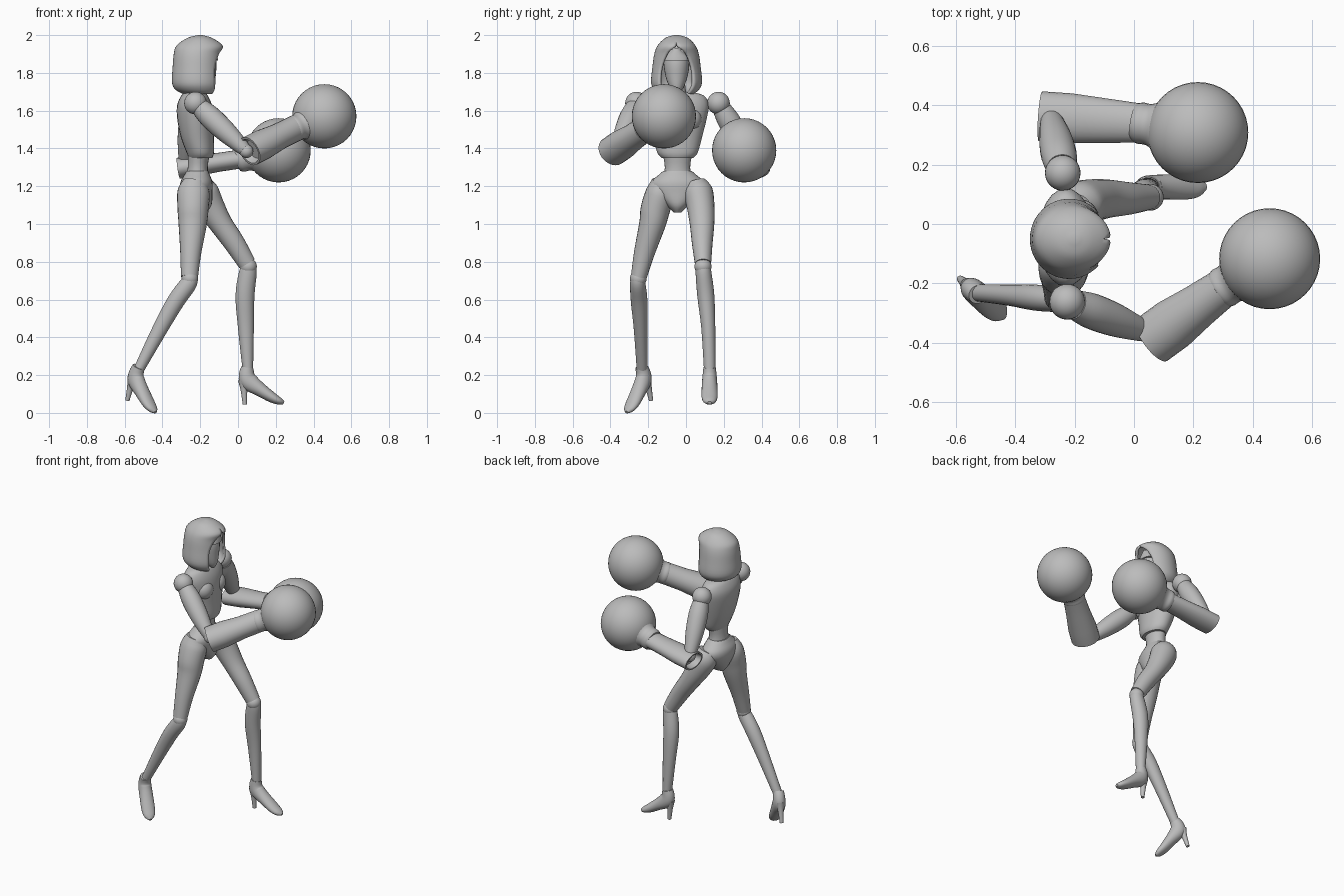
import bpy
import bmesh
import math
from mathutils import Vector, Matrix

default_cube = bpy.data.objects.get("Cube")
if default_cube:
    bpy.data.objects.remove(default_cube, do_unlink=True)

# One neutral clay colour for the whole figure
clay = bpy.data.materials.new("clay grey")
clay.use_nodes = True
clay.diffuse_color = (0.5, 0.5, 0.5, 1)
clay.node_tree.nodes["Principled BSDF"].inputs["Base Color"].default_value = clay.diffuse_color

X, Y, Z = Vector((1, 0, 0)), Vector((0, 1, 0)), Vector((0, 0, 1))
SIDES = 24


def finish(name, bm, angle=40):
    bmesh.ops.recalc_face_normals(bm, faces=bm.faces)
    mesh = bpy.data.meshes.new(name)
    bm.to_mesh(mesh)
    bm.free()
    mesh.materials.append(clay)
    obj = bpy.data.objects.new(name, mesh)
    bpy.context.collection.objects.link(obj)
    bpy.ops.object.select_all(action="DESELECT")
    obj.select_set(True)
    bpy.context.view_layer.objects.active = obj
    bpy.ops.object.shade_smooth_by_angle(angle=math.radians(angle))
    return obj


def smooth_path(rows, steps=4):
    """Catmull-Rom through equal-length rows of numbers."""
    rows = [Vector(r) for r in rows]
    out = []
    for i in range(len(rows) - 1):
        a, b, c, d = rows[max(i - 1, 0)], rows[i], rows[i + 1], rows[min(i + 2, len(rows) - 1)]
        for k in range(steps):
            t = k / steps
            out.append(b + (c - a) * (t / 2) + (a * 2 - b * 5 + c * 4 - d) * (t * t / 2)
                       + (b * 3 - a - c * 3 + d) * (t ** 3 / 2))
    return out + [rows[-1]]


def loft(name, rows, ref=X, axis=None, smooth=True):
    """Skin elliptical rings; each row is x, y, z, radius across ref, radius along ref."""
    rows = smooth_path(rows) if smooth else [Vector(r) for r in rows]
    pts = [Vector(r[:3]) for r in rows]
    bm = bmesh.new()
    rings = []
    for i, row in enumerate(rows):
        t = axis or (pts[min(i + 1, len(pts) - 1)] - pts[max(i - 1, 0)]).normalized()
        across = ref.cross(t).normalized()
        along = t.cross(across)
        ring = []
        for k in range(SIDES):
            a = math.tau * k / SIDES
            ring.append(bm.verts.new(pts[i] + across * row[3] * math.cos(a) + along * row[4] * math.sin(a)))
        rings.append(ring)
    for r0, r1 in zip(rings, rings[1:]):
        for k in range(SIDES):
            n = (k + 1) % SIDES
            bm.faces.new((r0[k], r0[n], r1[n], r1[k]))
    bm.faces.new(rings[0])
    bm.faces.new(rings[-1])
    return finish(name, bm)


def ball(name, centre, radii, segments=28):
    bm = bmesh.new()
    size = Matrix.Diagonal((*radii, 1)) if isinstance(radii, tuple) else Matrix.Scale(radii, 4)
    bmesh.ops.create_uvsphere(bm, u_segments=segments, v_segments=segments // 2, radius=1,
                              matrix=Matrix.Translation(centre) @ size)
    return finish(name, bm)


# Torso: rows are z, centre x, half width, half depth around the body's middle line
MID = -0.045


def body(name, rows):
    return loft(name, [(x, MID, z, w, d) for z, x, w, d in rows], axis=Z)


body("pelvis", [(1.06, -0.21, 0.02, 0.04), (1.1, -0.21, 0.06, 0.07), (1.17, -0.22, 0.13, 0.085),
                (1.22, -0.22, 0.14, 0.085), (1.26, -0.217, 0.1, 0.068), (1.28, -0.215, 0.076, 0.058)])
body("waist", [(1.22, -0.215, 0.085, 0.062), (1.3, -0.213, 0.067, 0.053), (1.4, -0.205, 0.085, 0.06)])
body("chest", [(1.35, -0.198, 0.085, 0.062), (1.38, -0.2, 0.108, 0.073), (1.46, -0.215, 0.13, 0.088),
               (1.56, -0.225, 0.155, 0.097), (1.63, -0.23, 0.165, 0.092), (1.68, -0.23, 0.14, 0.07),
               (1.7, -0.228, 0.07, 0.05)])
body("neck", [(1.66, -0.23, 0.06, 0.055), (1.72, -0.22, 0.042, 0.042), (1.78, -0.215, 0.042, 0.042)])
for label, side in (("left", 1), ("right", -1)):
    ball(label + "_bust", (-0.18, MID + side * 0.066, 1.555), (0.06, 0.062, 0.065))

# Head with a pointed chin and a brow peak, inside the hood
HEAD_Y = -0.05
loft("face", [(-0.155, HEAD_Y, 1.69, 0.012, 0.015), (-0.165, HEAD_Y, 1.72, 0.035, 0.04),
              (-0.185, HEAD_Y, 1.78, 0.058, 0.067), (-0.195, HEAD_Y, 1.86, 0.068, 0.08),
              (-0.2, HEAD_Y, 1.93, 0.05, 0.06), (-0.2, HEAD_Y, 1.96, 0.02, 0.02)], axis=Z)
loft("brow_peak", [(-0.15, HEAD_Y, 1.865, 0.066, 0.045), (-0.15, HEAD_Y, 1.89, 0.06, 0.04),
                   (-0.15, HEAD_Y, 1.93, 0.012, 0.03)], axis=Z, smooth=False)

# Hood: open shell; rows are z, centre x, depth radius, width radius, opening half angle
hood_rows = smooth_path([(2.0, -0.2, 0.012, 0.012, 0), (1.985, -0.203, 0.065, 0.06, 0),
                         (1.945, -0.203, 0.122, 0.1, 3), (1.9, -0.214, 0.126, 0.118, 26),
                         (1.83, -0.218, 0.128, 0.128, 40), (1.75, -0.218, 0.132, 0.135, 42),
                         (1.71, -0.212, 0.118, 0.118, 42), (1.688, -0.2, 0.09, 0.09, 45)])
bm = bmesh.new()
grid = []
for z, cx, depth, width, gap in hood_rows:
    g = math.radians(max(gap, 0))
    angles = [g + (math.tau - 2 * g) * k / 36 for k in range(37)]
    grid.append([bm.verts.new((cx + depth * math.cos(a), HEAD_Y + width * math.sin(a), z)) for a in angles])
for r0, r1 in zip(grid, grid[1:]):
    for k in range(36):
        bm.faces.new((r0[k], r0[k + 1], r1[k + 1], r1[k]))
bm.faces.new(grid[0][:-1])
bmesh.ops.remove_doubles(bm, verts=bm.verts, dist=0.0005)
hood = finish("hood", bm)
shell = hood.modifiers.new("thickness", "SOLIDIFY")
shell.thickness = 0.014
shell.offset = -1


# Arms: ball shoulder, upper arm, hollow cuffed forearm, wrist flare and round glove
def arm(side, shoulder, elbow, cuff, wrist, glove, cuff_size, mid_size):
    shoulder, elbow, cuff, wrist, glove = map(Vector, (shoulder, elbow, cuff, wrist, glove))
    ball(side + "_shoulder", shoulder, 0.06)
    ball(side + "_elbow", elbow, 0.036)
    rows = []
    for f, r in ((0.1, 0.05), (0.3, 0.06), (0.6, 0.056), (0.9, 0.04), (1, 0.03)):
        rows.append((*shoulder.lerp(elbow, f), r, r))
    loft(side + "_upper_arm", rows, ref=Z)
    w, h = cuff_size
    mw, mh = mid_size
    rows = [(*cuff.lerp(wrist, f), a, b) for f, a, b in (
        (0.12, w * 0.7, h * 0.7), (0, w * 0.85, h * 0.85), (0, w, h), (0.3, w, h),
        (0.65, mw, mh), (1, 0.066, mh))]
    loft(side + "_forearm", rows, ref=Z, axis=(wrist - cuff).normalized(), smooth=False)
    rows = [(*wrist.lerp(glove, f), r, r) for f, r in ((-0.1, 0.062), (0, 0.07), (0.15, 0.07),
                                                       (0.3, 0.085), (0.5, 0.12))]
    loft(side + "_wrist", rows, ref=Z)
    ball(side + "_glove", glove, 0.17, 40)


arm("left", (-0.24, 0.172, 1.64), (-0.28, 0.36, 1.32), (-0.315, 0.363, 1.295),
    (0.02, 0.34, 1.345), (0.215, 0.308, 1.39), (0.084, 0.056), (0.075, 0.05))
arm("right", (-0.225, -0.262, 1.64), (0.045, -0.365, 1.385), (0.06, -0.39, 1.385),
    (0.3, -0.215, 1.505), (0.457, -0.117, 1.57), (0.088, 0.08), (0.075, 0.07))

# Legs: x, y, z, half width, half depth
loft("left_thigh", [(-0.2, 0.05, 1.22, 0.055, 0.06), (-0.185, 0.064, 1.17, 0.078, 0.082),
                    (-0.145, 0.078, 1.09, 0.073, 0.075), (-0.09, 0.085, 1.0, 0.065, 0.062),
                    (-0.02, 0.086, 0.9, 0.055, 0.056), (0.048, 0.09, 0.79, 0.043, 0.047)])
loft("left_shin", [(0.06, 0.09, 0.79, 0.038, 0.036), (0.052, 0.093, 0.74, 0.042, 0.047),
                   (0.037, 0.105, 0.62, 0.045, 0.05), (0.042, 0.118, 0.45, 0.037, 0.042),
                   (0.052, 0.125, 0.23, 0.03, 0.028)])
loft("right_thigh", [(-0.225, -0.125, 1.23, 0.055, 0.06), (-0.235, -0.135, 1.17, 0.076, 0.085),
                     (-0.238, -0.162, 1.08, 0.078, 0.082), (-0.24, -0.178, 1.0, 0.07, 0.075),
                     (-0.25, -0.22, 0.85, 0.055, 0.056), (-0.257, -0.25, 0.72, 0.042, 0.045)])
loft("right_shin", [(-0.243, -0.255, 0.72, 0.036, 0.034), (-0.265, -0.255, 0.68, 0.041, 0.045),
                    (-0.33, -0.248, 0.59, 0.044, 0.046), (-0.415, -0.24, 0.44, 0.036, 0.04),
                    (-0.525, -0.232, 0.23, 0.029, 0.028)])
ball("left_knee", (0.055, 0.09, 0.775), 0.045)
ball("right_knee", (-0.255, -0.253, 0.71), 0.044)


# High-heeled shoes: side profile turned about the ankle
def shoe(side, ankle, turn, pitch):
    spin = Matrix.Rotation(math.radians(turn), 3, "Z") @ Matrix.Rotation(math.radians(pitch), 3, "Y")

    def place(rows):
        return [(*(Vector(ankle) + spin @ Vector((f, 0, z))), w, d) for f, z, w, d in rows]

    toward = spin @ Vector((1, 0, 0.8))
    loft(side + "_shoe", place([(0, 0.01, 0.033, 0.033), (-0.004, -0.03, 0.037, 0.042),
                                (0.01, -0.065, 0.04, 0.048), (0.065, -0.105, 0.042, 0.037),
                                (0.13, -0.148, 0.042, 0.028), (0.17, -0.168, 0.032, 0.019),
                                (0.193, -0.176, 0.01, 0.008)]), ref=toward)
    loft(side + "_heel", place([(-0.018, -0.06, 0.028, 0.032), (-0.018, -0.11, 0.018, 0.018),
                                (-0.014, -0.186, 0.011, 0.011)]), ref=spin @ X)


shoe("left", (0.05, 0.125, 0.23), 0, 0)
shoe("right", (-0.528, -0.235, 0.235), -41, 20)
